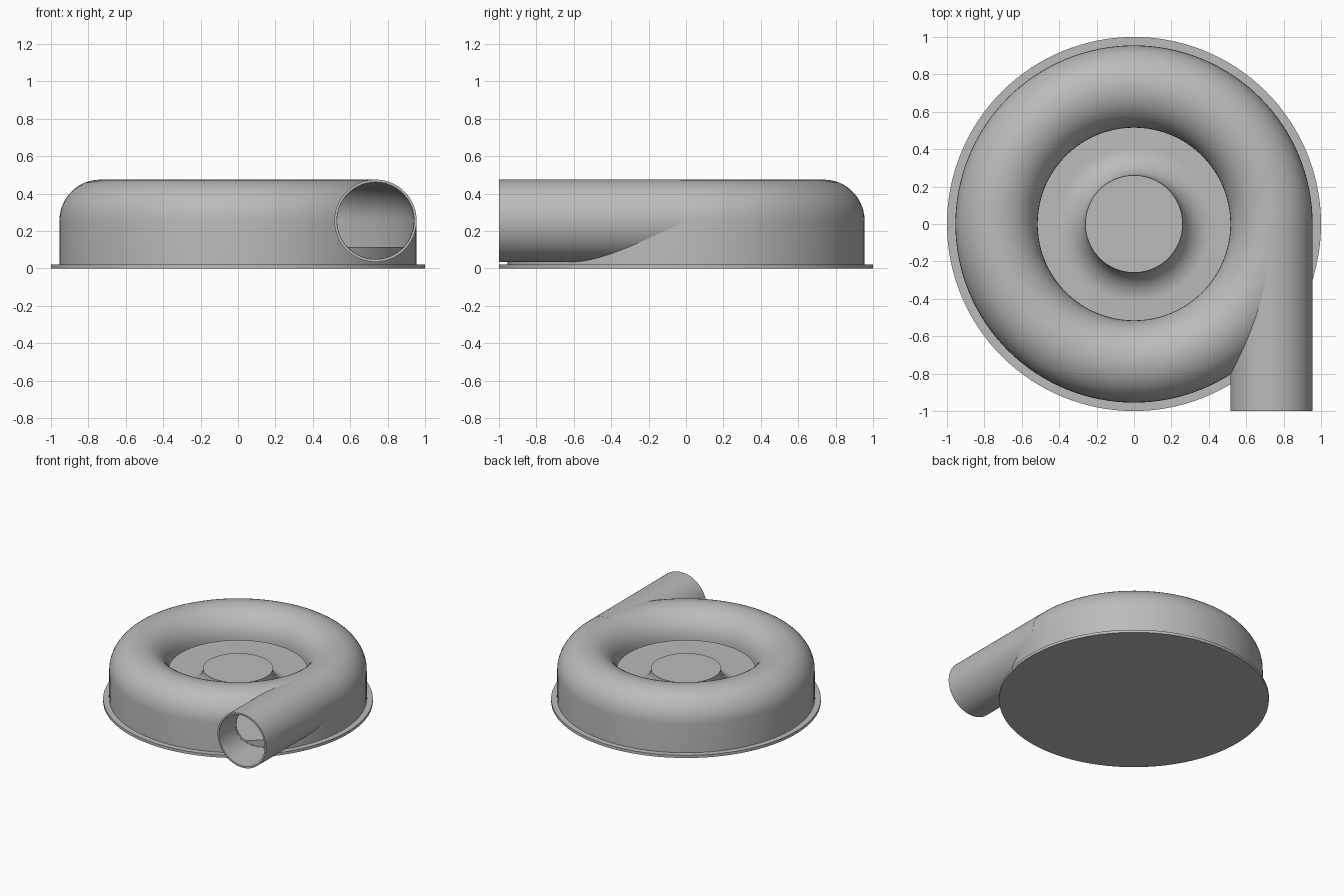
import bpy, bmesh
from math import cos, sin, pi, radians
from mathutils import Vector, Matrix

cube = bpy.data.objects.get("Cube")
if cube:
    bpy.data.objects.remove(cube, do_unlink=True)

grey = bpy.data.materials.new("light_grey")
grey.use_nodes = True
colour = (0.5, 0.5, 0.5, 1)
grey.diffuse_color = colour
grey.node_tree.nodes["Principled BSDF"].inputs["Base Color"].default_value = colour

# Main sizes
TUBE_X, TUBE_Z = 0.735, 0.255      # tube centre, shared by casing and outlet
OUTER, INNER = 0.22, 0.206         # outside and inside tube radii
FLANGE_TOP, FLOOR, HUB_TOP = 0.022, 0.115, 0.27
HUB_R = 0.26
STEPS = 128


def arc(r, z, radius, start, end, n=24):
    angles = [radians(start + (end - start) * i / n) for i in range(n + 1)]
    return [(r + radius * cos(a), z + radius * sin(a)) for a in angles]


def revolve(name, profile, closed=False, matrix=Matrix()):
    """Spin an (r, z) profile around z; profiles are closed or end on the axis."""
    bm = bmesh.new()
    verts = [bm.verts.new((r, 0, z)) for r, z in profile]
    pairs = list(zip(verts, verts[1:]))
    if closed:
        pairs.append((verts[-1], verts[0]))
    edges = [bm.edges.new(p) for p in pairs]
    bmesh.ops.spin(bm, geom=verts + edges, cent=(0, 0, 0), axis=(0, 0, 1),
                   angle=2 * pi, steps=STEPS, use_merge=False)
    bmesh.ops.remove_doubles(bm, verts=bm.verts, dist=1e-5)
    bmesh.ops.recalc_face_normals(bm, faces=bm.faces)
    bm.transform(matrix)
    mesh = bpy.data.meshes.new(name)
    bm.to_mesh(mesh)
    bm.free()
    mesh.materials.append(grey)
    obj = bpy.data.objects.new(name, mesh)
    bpy.context.collection.objects.link(obj)
    return obj


def activate(obj):
    bpy.ops.object.select_all(action='DESELECT')
    obj.select_set(True)
    bpy.context.view_layer.objects.active = obj


def cut(obj, cutter):
    cutter.hide_render = True
    mod = obj.modifiers.new("cut", 'BOOLEAN')
    mod.operation, mod.solver, mod.object = 'DIFFERENCE', 'EXACT', cutter
    activate(obj)
    bpy.ops.object.modifier_apply(modifier=mod.name)
    bpy.data.objects.remove(cutter, do_unlink=True)


# Flat round flange
flange = revolve("base_flange", [(0, 0), (1, 0), (1, FLANGE_TOP), (0, FLANGE_TOP)])

# Raised floor with a hub that flares into it
flare = HUB_TOP - FLOOR
hub = revolve("floor_and_hub",
              [(0, HUB_TOP)]
              + arc(HUB_R + flare, HUB_TOP, flare, 180, 270, 16)
              + [(0.945, FLOOR), (0.945, 0.01), (0, 0.01)])

# Domed ring casing with a straight outer wall and an open centre
inside = arc(TUBE_X, TUBE_Z, INNER, 0, 180)
casing = revolve("ring_casing",
                 [(TUBE_X + OUTER, 0.015)] + arc(TUBE_X, TUBE_Z, OUTER, 0, 180)
                 + inside[::-1] + [(TUBE_X + INNER, 0.015)], closed=True)

# Tangential outlet pipe, running towards the front
along = Matrix.Translation(Vector((TUBE_X, 0, TUBE_Z))) @ Matrix.Rotation(pi / 2, 4, 'X')
START = 0.03
pipe = revolve("outlet_pipe", [(OUTER, START), (OUTER, 1), (INNER, 1), (INNER, START)],
               closed=True, matrix=along)

# Open the casing into the pipe, and clear the pipe from the casing's cavity
bore = revolve("bore_cutter", [(0, START), (INNER - 0.001, START), (INNER - 0.001, 1.1), (0, 1.1)],
               matrix=along)
cut(casing, bore)
cavity = revolve("cavity_cutter", [(0, 0), (TUBE_X + INNER + 0.001, 0)]
                 + arc(TUBE_X, TUBE_Z, INNER + 0.001, 0, 180) + [(0, TUBE_Z)])
cut(pipe, cavity)

for part in (flange, hub, casing, pipe):
    activate(part)
    bpy.ops.object.shade_smooth_by_angle(angle=radians(30))
